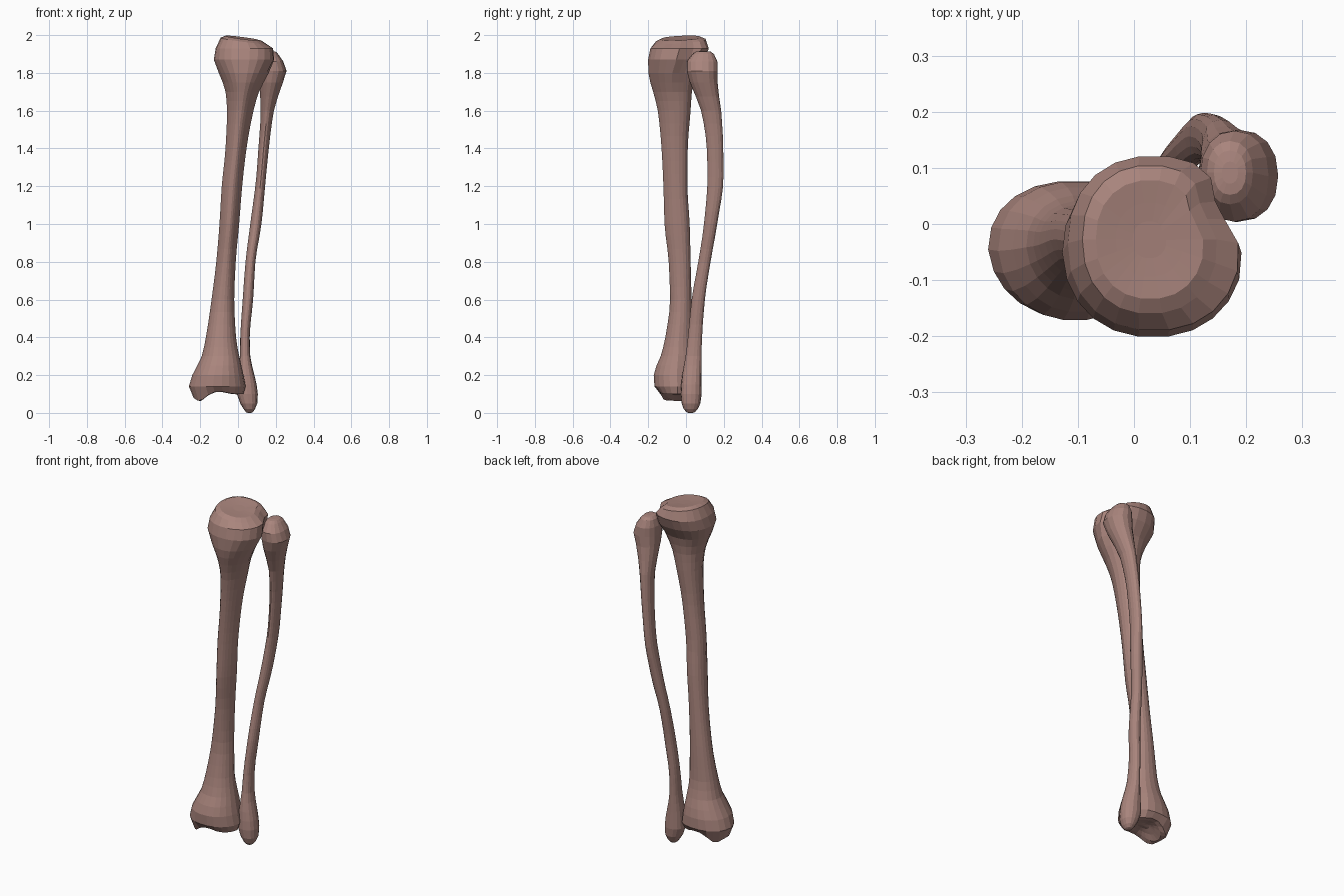
import bpy, bmesh, math

bone = bpy.data.materials.new("dusty pink bone")
bone.diffuse_color = (0.40, 0.235, 0.205, 1)


def refine(levels, step):
    """Add smooth in-between levels where neighbours are far apart in height."""
    n = len(levels)

    def slope(i, k):
        if i in (0, n - 1):
            j = max(i, 1)
            return (levels[j][k] - levels[j-1][k]) / (levels[j][0] - levels[j-1][0])
        a = (levels[i][k] - levels[i-1][k]) / (levels[i][0] - levels[i-1][0])
        b = (levels[i+1][k] - levels[i][k]) / (levels[i+1][0] - levels[i][0])
        return 0 if a * b <= 0 else 2 * a * b / (a + b)

    out = []
    for i in range(n - 1):
        h = levels[i+1][0] - levels[i][0]
        parts = max(1, round(h / step))
        for s in range(parts):
            t = s / parts
            row = [levels[i][0] + t * h]
            for k in range(1, len(levels[0])):
                p, q = levels[i][k], levels[i+1][k]
                row.append((2*t**3 - 3*t*t + 1) * p + (t**3 - 2*t*t + t) * h * slope(i, k)
                           + (3*t*t - 2*t**3) * q + (t**3 - t*t) * h * slope(i+1, k))
            out.append(row)
    return out + [list(levels[-1])]


def section(row, sides):
    """Rounded ring: z, left, right, front, back, front crest, rear-right hollow."""
    z, xl, xr, yf, yb, crest, hollow = row
    cx, cy, rx, ry = (xl+xr)/2, (yf+yb)/2, (xr-xl)/2, (yb-yf)/2
    ring = []
    for i in range(sides):
        t = -math.pi + 2 * math.pi * i / sides
        c = math.copysign(abs(math.cos(t))**0.9, math.cos(t))
        s = math.copysign(abs(math.sin(t))**0.9, math.sin(t))
        r = 1 - hollow * math.exp(-((t - 0.45) / 0.32)**2)
        c *= 1 - crest * max(0, -s)
        ring.append((cx + rx*c*r, cy + ry*s*r, z))
    return ring


def shrink(ring, f, dz):
    n = len(ring)
    m = [sum(p[k] for p in ring) / n for k in range(3)]
    return [(m[0] + (p[0]-m[0])*f, m[1] + (p[1]-m[1])*f, p[2] + dz) for p in ring]


def loft(name, levels, sides, step, low_caps, top_caps, shape=None):
    rings = [section(r, sides) for r in refine(levels, step)]
    low, top = rings[0], rings[-1]
    rings = [shrink(low, f, d) for f, d in reversed(low_caps)] + rings
    rings += [shrink(top, f, d) for f, d in top_caps]
    bm = bmesh.new()
    vr = [[bm.verts.new(shape(*p) if shape else p) for p in r] for r in rings]
    for a, b in zip(vr, vr[1:]):
        for i in range(sides):
            j = (i + 1) % sides
            bm.faces.new((a[i], a[j], b[j], b[i]))
    bmesh.ops.triangle_fill
    for r in (vr[0], vr[-1]):
        bmesh.ops.poke(bm, faces=[bm.faces.new(r)])
    bmesh.ops.recalc_face_normals(bm, faces=bm.faces)
    me = bpy.data.meshes.new(name)
    bm.to_mesh(me)
    bm.free()
    me.materials.append(bone)
    ob = bpy.data.objects.new(name, me)
    bpy.context.collection.objects.link(ob)
    return ob


def shin_ends(x, y, z):
    # ankle knob and shallow joint hollow below, tilted plateau above
    if z < 0.125:
        z += 0.014 * math.exp(-((x + 0.1) / 0.05)**2) - 0.036 * math.exp(-((x + 0.205) / 0.04)**2)
    if z > 1.93:
        k = min(1, (z - 1.93) / 0.03)
        z += k * (-0.13 * (x - 0.03) + 0.05 * (y + 0.04))
    return x, y, z


# Large shin bone
shin = [
    (0.10, -0.235, 0.030, -0.140, 0.050, 0.1, 0.10),
    (0.14, -0.260, 0.043, -0.168, 0.077, 0.1, 0.12),
    (0.20, -0.242, 0.032, -0.172, 0.076, 0.1, 0.14),
    (0.30, -0.192, 0.008, -0.135, 0.052, 0.1, 0.10),
    (0.40, -0.170, -0.010, -0.110, 0.035, 0.15, 0.05),
    (0.60, -0.140, -0.020, -0.085, 0.030, 0.2, 0),
    (0.80, -0.115, -0.012, -0.092, 0.025, 0.3, 0),
    (1.00, -0.098, 0.006, -0.114, 0.020, 0.4, 0),
    (1.20, -0.086, 0.022, -0.120, 0.008, 0.4, 0),
    (1.40, -0.066, 0.045, -0.130, 0.010, 0.4, 0),
    (1.60, -0.058, 0.082, -0.150, 0.025, 0.4, 0),
    (1.70, -0.066, 0.112, -0.175, 0.032, 0.35, 0.05),
    (1.80, -0.102, 0.165, -0.200, 0.055, 0.2, 0.12),
    (1.87, -0.128, 0.196, -0.202, 0.100, 0.05, 0.20),
    (1.93, -0.118, 0.190, -0.190, 0.122, 0, 0.20),
    (1.97, -0.092, 0.150, -0.160, 0.105, 0, 0.17),
]
loft("shin_bone", shin, 22, 0.06,
     [(0.75, -0.002), (0.5, 0.002), (0.25, 0.004)],
     [(0.8, 0.013), (0.5, 0.010), (0.25, 0.008)], shin_ends)

# Slender outer bone
outer = [
    (0.02, 0.030, 0.090, -0.012, 0.062, 0, 0),
    (0.05, 0.012, 0.102, -0.023, 0.076, 0, 0),
    (0.10, -0.006, 0.105, -0.028, 0.083, 0, 0),
    (0.20, 0.000, 0.087, -0.020, 0.082, 0, 0),
    (0.30, 0.010, 0.065, -0.002, 0.082, 0, 0),
    (0.40, 0.012, 0.062, 0.010, 0.085, 0.1, 0),
    (0.60, 0.025, 0.080, 0.030, 0.100, 0.2, 0),
    (0.80, 0.040, 0.092, 0.065, 0.130, 0.2, 0),
    (1.00, 0.065, 0.124, 0.095, 0.165, 0.2, 0),
    (1.25, 0.097, 0.148, 0.114, 0.198, 0.2, 0),
    (1.40, 0.108, 0.163, 0.110, 0.197, 0.2, 0),
    (1.60, 0.120, 0.190, 0.080, 0.186, 0.2, 0),
    (1.75, 0.115, 0.238, 0.020, 0.167, 0.1, 0),
    (1.81, 0.115, 0.257, 0.004, 0.168, 0, 0),
    (1.86, 0.118, 0.240, 0.004, 0.166, 0, 0),
    (1.90, 0.130, 0.212, 0.035, 0.148, 0, 0),
]
loft("outer_bone", outer, 16, 0.06,
     [(0.6, -0.016), (0.3, -0.020)],
     [(0.7, 0.012), (0.35, 0.015)])
